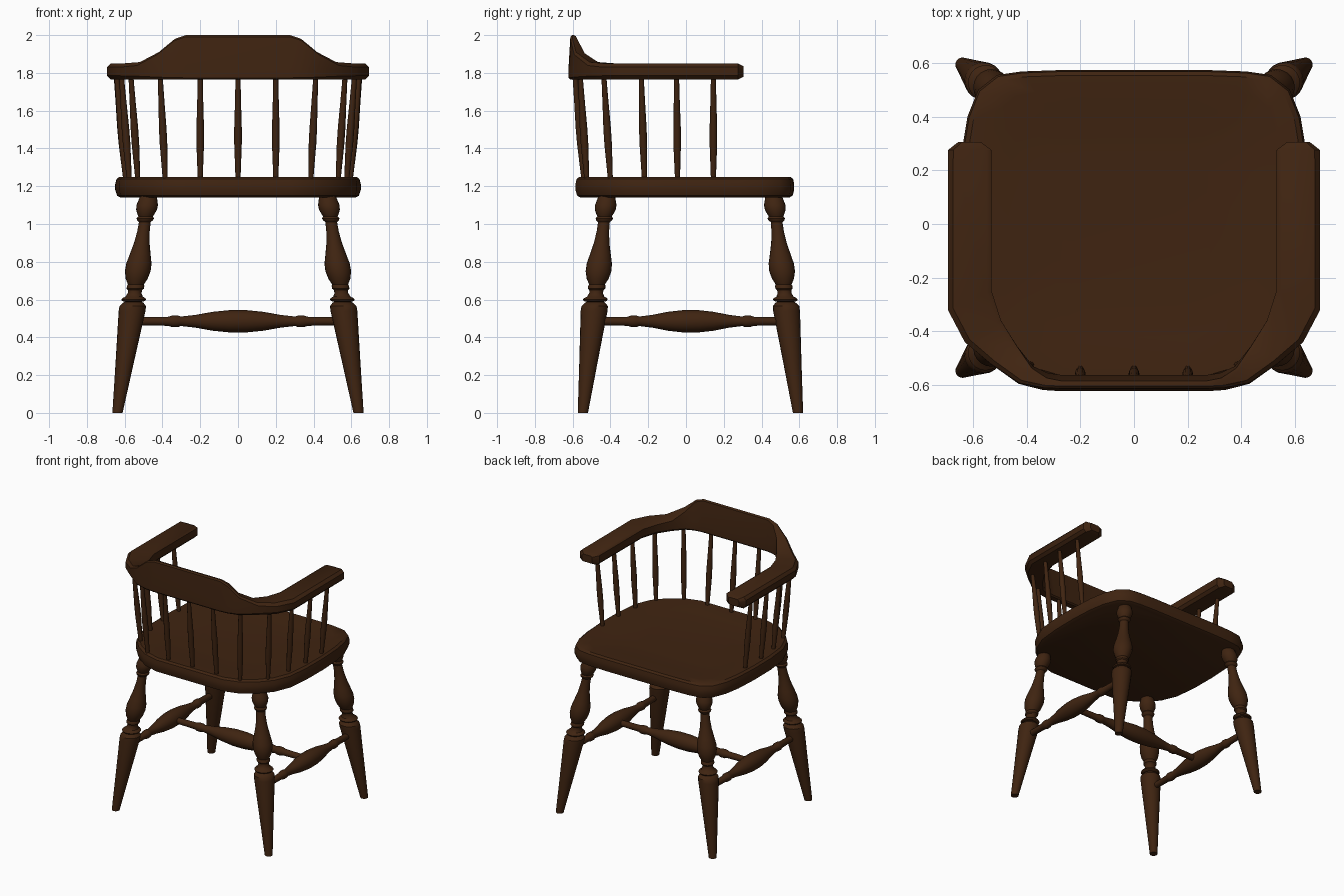
import bpy, bmesh, math
from mathutils import Vector

wood = bpy.data.materials.new("dark brown wood")
wood.diffuse_color = (0.05, 0.0175, 0.0055, 1)


def loft(name, rings, angle=35):
    """Skin a list of closed rings and cap both ends."""
    bm = bmesh.new()
    rows = [[bm.verts.new(p) for p in r] for r in rings]
    n = len(rows[0])
    for a, b in zip(rows, rows[1:]):
        for i in range(n):
            j = (i + 1) % n
            bm.faces.new((a[i], a[j], b[j], b[i]))
    bm.faces.new(rows[0])
    bm.faces.new(rows[-1])
    bmesh.ops.recalc_face_normals(bm, faces=bm.faces)
    me = bpy.data.meshes.new(name)
    bm.to_mesh(me)
    bm.free()
    ob = bpy.data.objects.new(name, me)
    bpy.context.collection.objects.link(ob)
    me.materials.append(wood)
    bpy.ops.object.select_all(action='DESELECT')
    ob.select_set(True)
    bpy.context.view_layer.objects.active = ob
    bpy.ops.object.shade_smooth_by_angle(angle=math.radians(angle))
    return ob


def turned(name, p0, p1, profile, sides=16):
    """Turned rod from p0 to p1; profile is (fraction, radius)."""
    p0, p1 = Vector(p0), Vector(p1)
    d = p1 - p0
    k = max(range(3), key=lambda i: abs(d[i]))
    u, v = (k + 1) % 3, (k + 2) % 3
    rings = []
    for t, r in profile:
        ring = []
        for s in range(sides):
            a = 2 * math.pi * s / sides
            p = p0 + d * t
            p[u] += r * math.cos(a)
            p[v] += r * math.sin(a)
            ring.append(p)
        rings.append(ring)
    return loft(name, rings)


# seat: half outline mirrored, rings from underside over the edge into a shallow dish
half = [(0.28, 0.573), (0.42, 0.568), (0.51, 0.555), (0.58, 0.50), (0.62, 0.40), (0.64, 0.28),
        (0.65, 0.1), (0.648, -0.1), (0.63, -0.27), (0.58, -0.39), (0.5, -0.48),
        (0.40, -0.55), (0.28, -0.585)]
outline = half + [(-x, y) for x, y in reversed(half)]
levels = [(0.955, 1.14), (0.985, 1.15), (1.0, 1.18), (1.0, 1.21), (0.99, 1.238),
          (0.965, 1.25), (0.86, 1.248), (0.72, 1.238), (0.45, 1.23)]
loft("seat", [[(x * s, y * s, z) for x, y in outline] for s, z in levels])

# arm rail and crest: outer xy, inner xy, bottom z, top z
st = [(0.655, 0.305, 0.57, 0.305, 1.78, 1.835), (0.693, 0.275, 0.53, 0.275, 1.765, 1.85),
      (0.693, -0.32, 0.53, -0.25, 1.765, 1.85), (0.63, -0.44, 0.495, -0.36, 1.765, 1.85),
      (0.535, -0.52, 0.435, -0.455, 1.765, 1.857), (0.43, -0.595, 0.375, -0.53, 1.765, 1.91),
      (0.34, -0.618, 0.32, -0.555, 1.765, 1.98), (0.28, -0.622, 0.265, -0.563, 1.765, 2.0)]
st += [(-a, b, -c, d, e, f) for a, b, c, d, e, f in reversed(st)]
rings = []
for ox, oy, ix, iy, zb, zt in st:
    inner, outer = Vector((ix, iy, 0)), Vector((ox, oy, 0))
    w = (outer - inner).length
    across = (outer - inner) / w
    c = min(0.02, 0.15 * w)
    lean = max(0, zt - 1.85) / 0.15
    di, do = 0.022 * lean, 0.010 * lean
    section = [(c, zb), (0, zb + c), (0, min(1.83, zt - c)), (di, zt - c / 2), (di + c, zt),
               (w - do - c, zt), (w - do, zt - c), (w, min(1.825, zt - c * 1.2)),
               (w, zb + c), (w - c, zb)]
    rings.append([inner + across * q + Vector((0, 0, z)) for q, z in section])
loft("arm_rail_and_crest", rings)

# spindles: bottom xy, top xy
rod = [(0, 0.013), (0.15, 0.016), (0.35, 0.02), (0.5, 0.02), (0.75, 0.016), (1, 0.013)]
spots = [(0, -0.54, 0, -0.588), (0.2, -0.54, 0.2, -0.588), (0.385, -0.525, 0.412, -0.56),
         (0.53, -0.40, 0.567, -0.435), (0.575, -0.22, 0.617, -0.237),
         (0.594, -0.045, 0.642, -0.05), (0.594, 0.145, 0.645, 0.145)]
for i, (bx, by, tx, ty) in enumerate(spots):
    for side in ((1, -1) if bx else (1,)):
        turned(f"spindle_{i}_{'right' if side > 0 else 'left'}",
               (side * bx, by, 1.23), (side * tx, ty, 1.785), rod, 12)

# turned legs: (height, radius)
leg = [(0, 0.027), (0.25, 0.047), (0.54, 0.071), (0.565, 0.07), (0.582, 0.055), (0.588, 0.045),
       (0.592, 0.06), (0.6, 0.066), (0.608, 0.06), (0.615, 0.046), (0.635, 0.036), (0.65, 0.038),
       (0.658, 0.046), (0.672, 0.046), (0.68, 0.042), (0.71, 0.058), (0.75, 0.068), (0.79, 0.067),
       (0.84, 0.055), (0.9, 0.041), (0.96, 0.033), (1.01, 0.031), (1.02, 0.042), (1.03, 0.046),
       (1.04, 0.038), (1.05, 0.044), (1.075, 0.055), (1.1, 0.057), (1.125, 0.05), (1.16, 0.04)]
leg = [(z / 1.16, r) for z, r in leg]
for side, sname in ((1, "right"), (-1, "left")):
    turned(f"front_leg_{sname}", (side * 0.638, 0.593, 0), (side * 0.472, 0.463, 1.16), leg, 20)
    turned(f"back_leg_{sname}", (side * 0.638, -0.546, 0), (side * 0.472, -0.418, 1.16), leg, 20)

# H stretchers
bar = [(0, 0.021), (0.17, 0.024), (0.19, 0.031), (0.215, 0.031), (0.23, 0.025), (0.3, 0.034),
       (0.38, 0.05), (0.46, 0.059)]
bar += [(1 - t, r) for t, r in reversed(bar)]
for side, sname in ((1, "right"), (-1, "left")):
    turned(f"side_stretcher_{sname}", (side * 0.57, -0.48, 0.485), (side * 0.57, 0.53, 0.485), bar)
turned("cross_stretcher", (-0.56, 0.025, 0.485), (0.56, 0.025, 0.485), bar)
